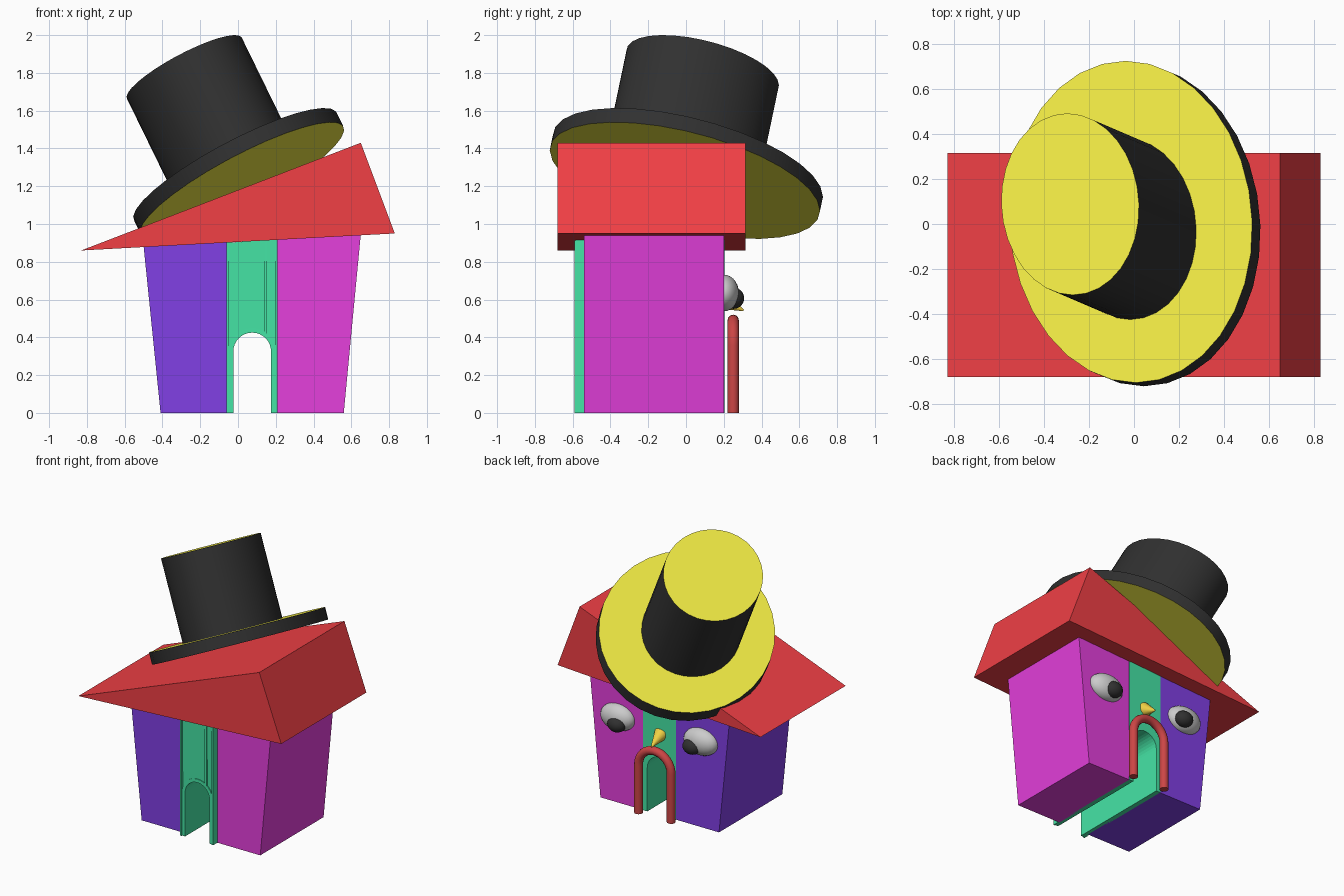
import bpy, bmesh, math
from mathutils import Vector, Matrix

if "Cube" in bpy.data.objects:
    bpy.data.objects.remove(bpy.data.objects["Cube"])


def mat(name, rgb):
    m = bpy.data.materials.new(name)
    m.diffuse_color = (*rgb, 1)
    m.use_nodes = True
    m.node_tree.nodes["Principled BSDF"].inputs["Base Color"].default_value = m.diffuse_color
    return m


RED = mat("red", (0.88, 0.05, 0.06))
BLUE = mat("blue", (0.22, 0.05, 0.78))
MAGENTA = mat("magenta", (0.78, 0.05, 0.72))
GREEN = mat("green", (0.06, 0.78, 0.38))
YELLOW = mat("yellow", (0.91, 0.86, 0.06))
BLACK = mat("black", (0.03, 0.03, 0.03))
WHITE = mat("white", (0.85, 0.85, 0.85))
DARK_RED = mat("dark_red", (0.6, 0.06, 0.06))
GOLD = mat("gold", (0.9, 0.65, 0.06))


def finish(name, bm, *mats, smooth=False):
    bmesh.ops.recalc_face_normals(bm, faces=bm.faces)
    me = bpy.data.meshes.new(name)
    bm.to_mesh(me)
    bm.free()
    for m in mats:
        me.materials.append(m)
    ob = bpy.data.objects.new(name, me)
    bpy.context.collection.objects.link(ob)
    if smooth:
        bpy.ops.object.select_all(action='DESELECT')
        ob.select_set(True)
        bpy.context.view_layer.objects.active = ob
        bpy.ops.object.shade_smooth_by_angle(angle=math.radians(40))
    return ob


def extrude_xz(name, profile, y0, y1, m, smooth=False):
    """Prism from an x/z outline, running from y0 to y1."""
    bm = bmesh.new()
    f = bm.faces.new([bm.verts.new((x, y0, z)) for x, z in profile])
    r = bmesh.ops.extrude_face_region(bm, geom=[f])
    for v in r["geom"]:
        if isinstance(v, bmesh.types.BMVert):
            v.co.y = y1
    return finish(name, bm, m, smooth=smooth)


def arch(cx, r, zc, n=16):
    """Door outline: left foot, over the top, right foot."""
    arc = [(cx - r * math.cos(math.pi * i / n), zc + r * math.sin(math.pi * i / n))
           for i in range(n + 1)]
    return [(cx - r, 0)] + arc + [(cx + r, 0)]


CX = 0.075  # centre line of door and face

# Roof and the two leaning wall blocks
extrude_xz("roof", [(-0.83, 0.86), (0.83, 0.95), (0.65, 1.43)], -0.68, 0.315, RED)
extrude_xz("left_wall", [(-0.41, 0), (-0.05, 0), (-0.05, 0.91), (-0.5, 0.885)], -0.54, 0.2, BLUE)
extrude_xz("right_wall", [(0.2, 0), (0.56, 0), (0.65, 0.945), (0.2, 0.92)], -0.54, 0.2, MAGENTA)

# Middle wall with the arched passage, its front leaning slightly outwards
passage = arch(CX, 0.1, 0.325)
middle = extrude_xz("middle_wall", [(-0.06, 0.9)] + [(-0.06, 0)] + passage + [(0.21, 0), (0.21, 0.92)],
                    -0.57, 0.203, GREEN)
for v in middle.data.vertices:
    if v.co.y < 0:
        v.co.y -= 0.015 * v.co.z

# Raised door frame and upright trims on the front
extrude_xz("door_frame", arch(CX, 0.125, 0.325) + passage[::-1], -0.583, -0.56, GREEN)
for i, (x, z0) in enumerate([(-0.055, 0.0), (0.147, 0.42), (0.203, 0.0)]):
    extrude_xz(f"door_trim_{i}", [(x - 0.007, z0), (x + 0.007, z0), (x + 0.007, 0.912), (x - 0.007, 0.905)],
               -0.59, -0.56, GREEN)

# Tilted oval hat: skewed frame shared by brim and crown
U, V = Vector((0.9, 0, 0.44)), Vector((-0.03, 0.98, -0.22))
N = U.cross(V).normalized()


def hat_disc(name, base, rx, ry, height):
    bm = bmesh.new()
    bmesh.ops.create_cone(bm, cap_ends=True, segments=32, radius1=1, radius2=1, depth=1,
                          matrix=Matrix.Translation((0, 0, 0.5)))
    for f in bm.faces:
        f.material_index = 1 if len(f.verts) > 4 else 0
    for v in bm.verts:
        x, y, z = v.co
        v.co = Vector(base) + U * x * rx + V * y * ry + N * z * height
    finish(name, bm, BLACK, YELLOW, smooth=True)


hat_disc("hat_brim", (0.022, -0.006, 1.23), 0.6, 0.73, 0.085)
hat_disc("hat_crown", (-0.02, -0.025, 1.285), 0.34, 0.412, 0.612)


def ellipsoid(name, centre, radii, m):
    bm = bmesh.new()
    bmesh.ops.create_uvsphere(bm, u_segments=24, v_segments=14, radius=1,
                              matrix=Matrix.Translation(centre) @ Matrix.Diagonal((*radii, 1)))
    finish(name, bm, m, smooth=True)


# Eyes and pupils on the back face
for side, x, px in (("right", 0.415, 0.39), ("left", -0.265, -0.225)):
    ellipsoid(f"{side}_eye", (x, 0.2, 0.635), (0.135, 0.08, 0.097), WHITE)
    ellipsoid(f"{side}_pupil", (px, 0.252, 0.607), (0.068, 0.056, 0.056), BLACK)

# Nose cone drooping towards its tip
base, tip = Vector((CX - 0.005, 0.19, 0.597)), Vector((CX - 0.005, 0.305, 0.542))
bm = bmesh.new()
bmesh.ops.create_cone(bm, cap_ends=True, segments=20, radius1=0.05, radius2=0.004, depth=(tip - base).length,
                      matrix=Matrix.Translation((base + tip) / 2)
                      @ (tip - base).to_track_quat('Z', 'Y').to_matrix().to_4x4())
finish("nose", bm, GOLD, smooth=True)

# Mouth: bent round tube over the rear opening
cu = bpy.data.curves.new("mouth", 'CURVE')
cu.dimensions = '3D'
cu.bevel_depth = 0.03
cu.bevel_resolution = 4
cu.use_fill_caps = True
path = arch(0.08, 0.133, 0.357)
sp = cu.splines.new('POLY')
sp.points.add(len(path) - 1)
for p, (x, z) in zip(sp.points, path):
    p.co = (x, 0.25, z, 1)
cu.materials.append(DARK_RED)
mouth = bpy.data.objects.new("mouth", cu)
bpy.context.collection.objects.link(mouth)
